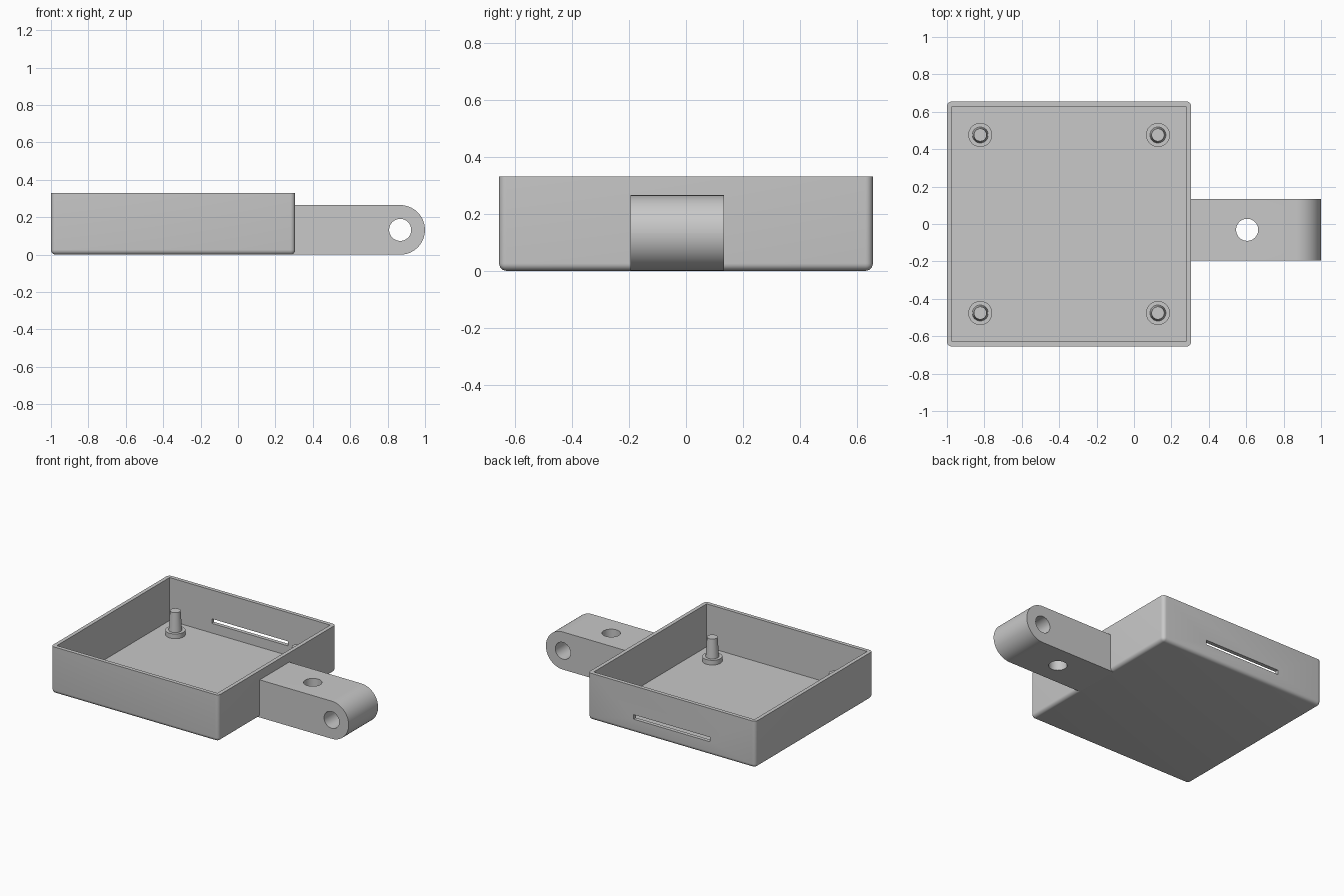
import bpy, bmesh
from math import pi
from mathutils import Matrix, Vector

if "Cube" in bpy.data.objects:
    bpy.data.objects.remove(bpy.data.objects["Cube"])

grey = bpy.data.materials.new("light grey plastic")
grey.use_nodes = True
grey.diffuse_color = (0.58, 0.58, 0.58, 1)
grey.node_tree.nodes["Principled BSDF"].inputs["Base Color"].default_value = grey.diffuse_color

CX, HALF, TOP = -0.347, 0.653, 0.33      # tray centre, half width and height
WALL, ROUND = 0.027, 0.026
ARM_Y = (-0.195, 0.133)
ARM_R, ARM_END = 0.1325, 0.867


def make_object(name, bm):
    bmesh.ops.recalc_face_normals(bm, faces=bm.faces[:])
    mesh = bpy.data.meshes.new(name)
    bm.to_mesh(mesh)
    bm.free()
    mesh.materials.append(grey)
    obj = bpy.data.objects.new(name, mesh)
    bpy.context.collection.objects.link(obj)
    return obj


def box(low, high):
    bm = bmesh.new()
    low, high = Vector(low), Vector(high)
    bmesh.ops.create_cube(bm, size=1, matrix=Matrix.Translation((low + high) / 2)
                          @ Matrix.Diagonal((*(high - low), 1)))
    return bm


def cylinder(radius, depth, centre, axis="Z", segments=48):
    bm = bmesh.new()
    turn = Matrix.Rotation(pi / 2, 4, "X") if axis == "Y" else Matrix()
    bmesh.ops.create_cone(bm, cap_ends=True, segments=segments, radius1=radius, radius2=radius,
                          depth=depth, matrix=Matrix.Translation(centre) @ turn)
    return bm


def select(obj):
    bpy.ops.object.select_all(action="DESELECT")
    obj.select_set(True)
    bpy.context.view_layer.objects.active = obj


def cut(obj, bm):
    cutter = make_object("cutter", bm)
    cutter.hide_render = True
    mod = obj.modifiers.new("cut", "BOOLEAN")
    mod.operation, mod.solver, mod.object = "DIFFERENCE", "EXACT", cutter
    select(obj)
    bpy.ops.object.modifier_apply(modifier=mod.name)
    bpy.data.objects.remove(cutter)


def smooth(obj):
    select(obj)
    bpy.ops.object.shade_smooth_by_angle(angle=pi / 6)


# Open tray with rounded uprights and bottom rim
bm = box((CX - HALF, -HALF - 0.002, 0), (CX + HALF, HALF + 0.002, TOP))
rounded = [e for e in bm.edges if min(v.co.z for v in e.verts) < 0.01]
bmesh.ops.bevel(bm, geom=rounded, offset=ROUND, segments=6, profile=0.5, affect="EDGES")
tray = make_object("tray", bm)
inner = HALF - WALL
cut(tray, box((CX - inner, -inner - 0.002, WALL), (CX + inner, inner + 0.002, TOP + 0.1)))

# Long slot through the back wall
cut(tray, box((CX - 0.297, HALF - 0.1, 0.095), (CX + 0.297, HALF + 0.1, 0.127)))
smooth(tray)

# Side arm with a half-round end and two cross holes
bm = box((CX + HALF - 0.02, ARM_Y[0], 0), (ARM_END + ARM_R, ARM_Y[1], 2 * ARM_R))
tip = [e for e in bm.edges if all(v.co.x > ARM_END for v in e.verts)
       and abs(e.verts[0].co.z - e.verts[1].co.z) < 0.01]
bmesh.ops.bevel(bm, geom=tip, offset=ARM_R - 0.0002, segments=16, profile=0.5, affect="EDGES")
arm = make_object("mounting_arm", bm)
mid = sum(ARM_Y) / 2
cut(arm, cylinder(0.059, 1, (ARM_END, mid, ARM_R), "Y"))
cut(arm, cylinder(0.059, 1, (0.605, mid, ARM_R)))
smooth(arm)

# Four stepped posts: a wide collar under a tapered pin
for side, sx in (("left", 1), ("right", -1)):
    for end, sy in (("front", -1), ("back", 1)):
        x, y = CX + sx * 0.475, sy * 0.476
        collar = make_object(f"collar_{end}_{side}", cylinder(0.064, 0.04, (x, y, 0.04)))
        bm = bmesh.new()
        bmesh.ops.create_cone(bm, cap_ends=True, segments=32, radius1=0.043, radius2=0.034,
                              depth=0.14, matrix=Matrix.Translation((x, y, 0.126)))
        pin = make_object(f"pin_{end}_{side}", bm)
        smooth(collar)
        smooth(pin)
